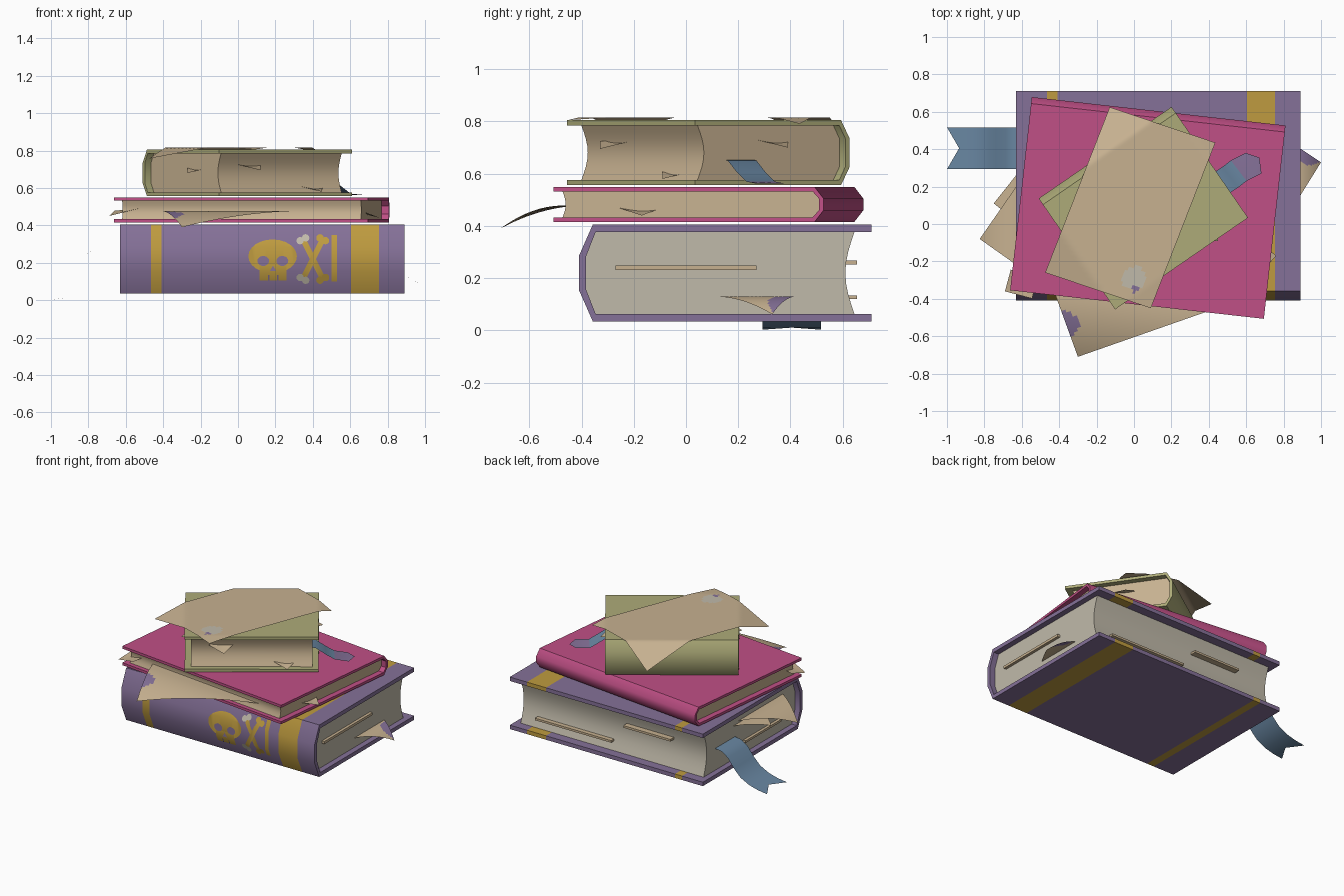
import bpy, bmesh, math
from mathutils import Vector, Matrix

if "Cube" in bpy.data.objects:
    bpy.data.objects.remove(bpy.data.objects["Cube"])


def mat(name, r, g, b):
    m = bpy.data.materials.new(name)
    m.diffuse_color = (r, g, b, 1)
    m.use_nodes = True
    m.node_tree.nodes["Principled BSDF"].inputs["Base Color"].default_value = m.diffuse_color
    return m


PURPLE = mat("purple_cover", .235, .165, .315)
GOLD = mat("gold", .52, .33, .05)
PINK = mat("pink_cover", .53, .08, .24)
GREEN = mat("olive_green_cover", .42, .41, .19)
PAPER = mat("tan_paper", .57, .44, .28)
GREY = mat("grey_paper", .53, .49, .40)
BLUE = mat("blue_ribbon", .14, .24, .36)


def finish(name, bm, mats, matrix=None, angle=40, closed=True):
    if closed:
        bmesh.ops.recalc_face_normals(bm, faces=bm.faces[:])
    me = bpy.data.meshes.new(name)
    bm.to_mesh(me)
    bm.free()
    for m in mats:
        me.materials.append(m)
    ob = bpy.data.objects.new(name, me)
    bpy.context.collection.objects.link(ob)
    if matrix:
        ob.matrix_world = matrix
    bpy.ops.object.select_all(action='DESELECT')
    bpy.context.view_layer.objects.active = ob
    ob.select_set(True)
    bpy.ops.object.shade_smooth_by_angle(angle=math.radians(angle))
    return ob


def loft(bm, profile, xs, bands=()):
    """Extrude a closed (y, z) profile along x stations; returns rings."""
    rings = [[bm.verts.new((x, y, z)) for y, z in profile] for x in xs]
    n = len(profile)
    for k in range(len(xs) - 1):
        mid = (xs[k] + xs[k + 1]) / 2
        for i in range(n):
            j = (i + 1) % n
            f = bm.faces.new((rings[k][i], rings[k][j], rings[k + 1][j], rings[k + 1][i]))
            f.material_index = int(any(a < mid < b for a, b in bands))
    return rings


def book(name, L, D, z0, z1, t, c, h, fore, dip, loc, rot, cover, pages, bands=()):
    """Hard cover with chamfered spine at local -y, and hollow-edged page block."""
    M = Matrix.Translation((*loc, 0)) @ Matrix.Rotation(math.radians(rot), 4, 'Z')
    s, e = -D / 2, D / 2
    outer = [(e, z0), (s + c, z0), (s, z0 + h), (s, z1 - h), (s + c, z1), (e, z1)]
    inner = [(e, z0 + t), (s + c + t * .4, z0 + t), (s + t, z0 + h), (s + t, z1 - h),
             (s + c + t * .4, z1 - t), (e, z1 - t)]
    bm = bmesh.new()
    xs = sorted([-L / 2, L / 2] + [v for b in bands for v in b])
    rings = loft(bm, outer + inner[::-1], xs, bands)
    for r in (rings[0], rings[-1]):
        for i in range(5):
            bm.faces.new((r[i], r[i + 1], r[10 - i], r[11 - i]))
    finish(name + "_cover", bm, [cover, GOLD], M)
    # page block
    bm = bmesh.new()
    zl, zh = z0 + t, z1 - t
    arc = [(e - fore - dip * math.sin(math.pi * i / 8), zh + (zl - zh) * i / 8) for i in range(9)]
    rings = loft(bm, inner[1:5] + arc, (-L / 2 + .04, L / 2 - .04))
    for r in rings:
        bm.faces.new(r)
    finish(name + "_pages", bm, [pages], M)


book("bottom_book", 1.52, 1.12, .035, .405, .028, .053, .12, .065, .035, (.13, .15), 0,
     PURPLE, GREY, bands=((-.595, -.54), (.475, .625)))
book("middle_book", 1.365, 1.04, .415, .55, .018, .035, .045, .03, .012, (.074, .086), 173.6,
     PINK, PAPER)
book("top_book", .863, .72, .556, .805, .02, .04, .07, .04, .03, (.05, .085), 214.6,
     GREEN, PAPER)


# ---- spine emblem: thin plates that follow the chamfered spine ----
def plate(name, pts, m, off=.003):
    bm = bmesh.new()
    f = bm.faces.new([bm.verts.new((x, 0, z)) for x, z in pts])
    f.normal_update()
    if f.normal.y > 0:
        f.normal_flip()
    bmesh.ops.triangulate(bm, faces=[f])
    for z in (.155, .285):
        bmesh.ops.bisect_plane(bm, geom=bm.verts[:] + bm.edges[:] + bm.faces[:],
                               plane_co=(0, 0, z), plane_no=(0, 0, 1))
    for v in bm.verts:
        v.co.y = -.41 - off + max(0, abs(v.co.z - .22) - .065) * .442
    finish(name, bm, [m], closed=False)


def oval(x, z, rx, rz, n=24):
    return [(x + rx * math.cos(2 * math.pi * i / n), z + rz * math.sin(2 * math.pi * i / n))
            for i in range(n)]


def rect(x0, x1, z0, z1):
    return [(x0, z0), (x1, z0), (x1, z1), (x0, z1)]


plate("skull_dome", oval(.185, .235, .13, .09), GOLD)
plate("skull_jaw", rect(.115, .26, .105, .19), GOLD, .0035)
for i, x in enumerate((.135, .237)):
    plate(f"skull_eye_{i}", oval(x, .21, .032, .027, 14), PURPLE, .006)
plate("skull_nose", [(.17, .155), (.204, .155), (.187, .185)], PURPLE, .006)
for i, x in enumerate((.16, .208)):
    plate(f"skull_tooth_gap_{i}", rect(x, x + .008, .105, .135), PURPLE, .006)
for s in (-1, 1):
    d = Vector((s * .05, .1))
    w = Vector((d.y, -d.x)).normalized() * .015
    c = Vector((.4, .22))
    plate(f"crossbone_{s}", [tuple(p) for p in (c - d - w, c - d + w, c + d + w, c + d - w)],
          GOLD, .0035 + s * .0005)
    for e in (-1, 1):
        for k in (-1, 1):
            p = c + d * e * 1.06 + w * k * 1.1
            plate(f"bone_knob_{s}_{e}_{k}", oval(p.x, p.y, .02, .02, 12),
                  GREY if s * e < 0 else GOLD, .005)
plate("spine_bar", rect(.5, .53, .1, .35), GOLD)


# ---- loose sheets ----
def sheet(name, tip, a, b, zf, spots=(), n=36):
    """Parallelogram sheet from a corner and two edges, height given by zf(x, y)."""
    tip, a, b = Vector(tip), Vector(a), Vector(b)
    bm = bmesh.new()
    g = []
    for i in range(n + 1):
        row = [tip + a * (i / n) + b * (j / n) for j in range(n + 1)]
        g.append([bm.verts.new((p.x, p.y, zf(p.x, p.y))) for p in row])
    for i in range(n):
        for j in range(n):
            f = bm.faces.new((g[i][j], g[i + 1][j], g[i + 1][j + 1], g[i][j + 1]))
            m = f.calc_center_median()
            for x, y, r, idx in spots:
                if math.hypot(m.x - x, m.y - y) < r:
                    f.material_index = idx
    bmesh.ops.recalc_face_normals(bm, faces=bm.faces[:])
    if sum(f.normal.z for f in bm.faces) < 0:
        bmesh.ops.reverse_faces(bm, faces=bm.faces[:])
    finish(name, bm, [PAPER, PURPLE, GREY], closed=False)


def drape(x, y):
    # lies on the top cover and droops beyond its edges
    u, d = .823 * x + .568 * y - .089, -.568 * x + .823 * y - .042
    du, dd = max(0, abs(u) - .432), max(0, d - .36)
    return .816 - .3 * du - .7 * dd - .1 * max(0, -d - .36)


sheet("top_sheet", (-.475, -.26), (.565, -.19), (.345, .885), drape,
      [(0, -.29, .065, 2), (.005, -.345, .02, 1)], 44)
sheet("front_sheet", (-.30, -.71), (.80, .28), (-.20, .55),
      lambda x, y: .478 - .9 * max(0, -.43 - .108 * x - y) ** 2, [(-.37, -.54, .075, 1)])
sheet("left_sheet_a", (-.825, -.08), (.26, .373), (.246, -.174),
      lambda x, y: .315 - 1.9 * max(0, -.62 - x) ** 2)
sheet("left_sheet_b", (-.75, .11), (.31, .39), (.28, -.22),
      lambda x, y: .30 - 1.9 * max(0, -.62 - x) ** 2)
sheet("right_sheet", (1.0, .33), (-.25, .165), (-.212, -.34),
      lambda x, y: .13 - 3.5 * max(0, x - .86) ** 2, [(.94, .39, .075, 1)])

# small page corners poking out of the page blocks
for i, (x, y, z, ang) in enumerate(((.45, -.09, .60, 124.6), (.12, -.33, .715, 124.6),
                                    (.40, .39, .72, 214.6), (-.27, -.25, .70, 34.6),
                                    (.76, -.17, .46, 173.6), (-.69, -.36, .47, 20))):
    p, q = math.radians(ang + 55), math.radians(ang - 35)
    sheet(f"page_corner_{i}", (x, y), (.12 * math.cos(p), .12 * math.sin(p)),
          (.15 * math.cos(q), .15 * math.sin(q)),
          lambda u, v: z - .02 + .25 * math.hypot(u - x, v - y), n=4)


# protruding page strips
def strip(name, c, size):
    bm = bmesh.new()
    bmesh.ops.create_cube(bm, size=1, matrix=Matrix.Translation(c) @ Matrix.Diagonal((*size, 1)))
    finish(name, bm, [PAPER])


strip("side_strip", (.855, 0, .24), (.03, .54, .018))
strip("left_strip", (-.595, 0, .15), (.03, .4, .016))
strip("fore_strip_a", (.43, .625, .127), (.6, .06, .015))
strip("fore_strip_b", (-.15, .625, .26), (.37, .06, .015))


# ---- ribbon bookmarks ----
def ribbon(name, path, half, notch, purple_from=99):
    bm = bmesh.new()
    half = Vector(half)
    rows = []
    for i, p in enumerate(path):
        p = Vector(p)
        m = p + Vector(notch) if i == len(path) - 1 else p
        rows.append([bm.verts.new(v) for v in (p - half, m, p + half)])
    for i in range(len(rows) - 1):
        for j in range(2):
            f = bm.faces.new((rows[i][j], rows[i + 1][j], rows[i + 1][j + 1], rows[i][j + 1]))
            f.material_index = int(i >= purple_from)
    bmesh.ops.recalc_face_normals(bm, faces=bm.faces[:])
    if sum(f.normal.z for f in bm.faces) < 0:
        bmesh.ops.reverse_faces(bm, faces=bm.faces[:])
    finish(name, bm, [BLUE, PURPLE], angle=60, closed=False)


ribbon("bottom_ribbon", [(-.57, .405, .22), (-.64, .405, .212), (-.69, .405, .18),
                         (-.74, .405, .115), (-.79, .405, .065), (-.86, .405, .03),
                         (-.93, .405, .012), (-1, .405, .003)], (0, .112, 0), (.065, 0, .008))
ribbon("top_ribbon", [(.38, .18, .66), (.46, .215, .65), (.515, .25, .605),
                      (.56, .285, .57), (.64, .325, .562)], (-.042, .055, 0), (.03, .03, 0), 3)
